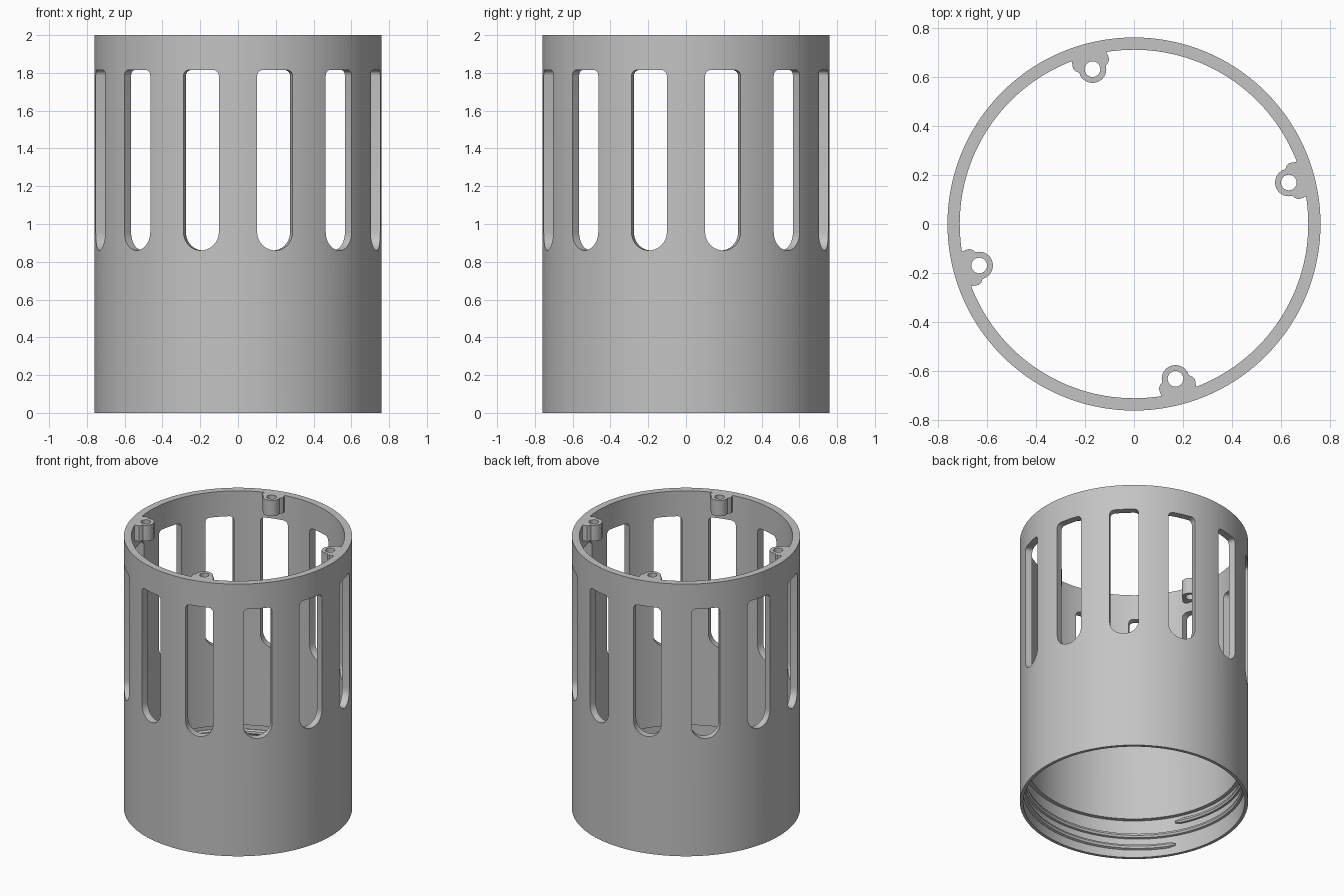
import bpy, bmesh, math
from mathutils import Vector, Matrix

cube = bpy.data.objects.get("Cube")
if cube:
    bpy.data.objects.remove(cube)

OUTER, INNER, BORE, HEIGHT = 0.76, 0.71, 0.738, 2.0
SEGMENTS = 144

grey = bpy.data.materials.new("plain_grey")
grey.use_nodes = True
GREY = (0.55, 0.55, 0.55, 1)
grey.diffuse_color = GREY
grey.node_tree.nodes["Principled BSDF"].inputs["Base Color"].default_value = GREY


def add_object(name, data):
    obj = bpy.data.objects.new(name, data)
    bpy.context.collection.objects.link(obj)
    data.materials.append(grey)
    return obj


def select_only(obj):
    bpy.ops.object.select_all(action="DESELECT")
    obj.select_set(True)
    bpy.context.view_layer.objects.active = obj


def smooth(obj):
    select_only(obj)
    bpy.ops.object.shade_smooth_by_angle(angle=math.radians(30))


def arc(cx, cy, radius, start, end, steps):
    angles = [math.radians(start + (end - start) * i / steps) for i in range(steps + 1)]
    return [(cx + radius * math.cos(a), cy + radius * math.sin(a)) for a in angles]


# Tube wall: closed section turned about z, with a wider threaded bore at the bottom
section = [(OUTER, 0), (OUTER, HEIGHT), (INNER, HEIGHT), (INNER, 0.28), (BORE, 0.28), (BORE, 0)]
bm = bmesh.new()
rings = []
for i in range(SEGMENTS):
    turn = Matrix.Rotation(math.tau * i / SEGMENTS, 3, "Z")
    rings.append([bm.verts.new(turn @ Vector((r, 0, z))) for r, z in section])
for i, ring in enumerate(rings):
    after = rings[(i + 1) % SEGMENTS]
    for j in range(len(section)):
        k = (j + 1) % len(section)
        bm.faces.new((ring[j], after[j], after[k], ring[k]))
bmesh.ops.recalc_face_normals(bm, faces=bm.faces)
mesh = bpy.data.meshes.new("tube_wall")
bm.to_mesh(mesh)
bm.free()
tube = add_object("tube_wall", mesh)

# Twelve slots: round bottoms, small rounded corners at the top
half, corner, top = 0.097, 0.03, 1.815
outline = arc(0, 0.86 + half, half, 180, 360, 20)
outline += arc(half - corner, top - corner, corner, 0, 90, 5)
outline += arc(corner - half, top - corner, corner, 90, 180, 5)
bm = bmesh.new()
for i in range(12):
    turn = Matrix.Rotation(math.radians(15 + 30 * i), 3, "Z")
    face = bm.faces.new([bm.verts.new(turn @ Vector((0.6, t, z))) for t, z in outline])
    out = bmesh.ops.extrude_face_region(bm, geom=[face])["geom"]
    moved = [v for v in out if isinstance(v, bmesh.types.BMVert)]
    bmesh.ops.translate(bm, verts=moved, vec=turn @ Vector((0.3, 0, 0)))
bmesh.ops.recalc_face_normals(bm, faces=bm.faces)
mesh = bpy.data.meshes.new("slot_cutter")
bm.to_mesh(mesh)
bm.free()
cutter = add_object("slot_cutter", mesh)
cutter.hide_render = True

cut = tube.modifiers.new("slots", "BOOLEAN")
cut.operation, cut.solver, cut.object = "DIFFERENCE", "EXACT", cutter
select_only(tube)
bpy.ops.object.modifier_apply(modifier=cut.name)
bpy.data.objects.remove(cutter)
smooth(tube)

# Four screw bosses under the top rim, each with a through hole
flare = [(0.73, 0.07), (0.70, 0.074), (0.675, 0.076), (0.662, 0.068)]
boss_outline = flare + arc(0.653, 0, 0.056, 90, 270, 24) + [(r, -t) for r, t in reversed(flare)]
hole = arc(0.653, 0, 0.032, 0, 345, 23)
BOSS_BOTTOM = 1.885
for i in range(4):
    curve = bpy.data.curves.new("screw_boss", "CURVE")
    curve.dimensions, curve.fill_mode = "2D", "BOTH"
    curve.extrude = (HEIGHT - BOSS_BOTTOM) / 2
    for points in (boss_outline, hole):
        spline = curve.splines.new("POLY")
        spline.points.add(len(points) - 1)
        for p, (x, y) in zip(spline.points, points):
            p.co = (x, y, 0, 1)
        spline.use_cyclic_u = True
    boss = add_object(f"screw_boss_{i + 1}", curve)
    boss.location.z = (HEIGHT + BOSS_BOTTOM) / 2
    boss.rotation_euler.z = math.radians(15 + 90 * i)
    select_only(boss)
    bpy.ops.object.convert(target="MESH")
    smooth(bpy.context.object)

# Internal thread: two right-handed turns of a rounded ridge
curve = bpy.data.curves.new("inner_thread", "CURVE")
curve.dimensions = "3D"
curve.bevel_depth, curve.bevel_resolution, curve.use_fill_caps = 0.02, 2, True
spline = curve.splines.new("POLY")
steps = 192
spline.points.add(steps)
for i, p in enumerate(spline.points):
    a = math.radians(208) + 2 * math.tau * i / steps
    r = BORE - 0.001
    p.co = (r * math.cos(a), r * math.sin(a), 0.07 + 0.17 * i / steps, 1)
    p.radius = 0.5 if i in (0, steps) else 1
thread = add_object("inner_thread", curve)
select_only(thread)
bpy.ops.object.convert(target="MESH")
smooth(bpy.context.object)
